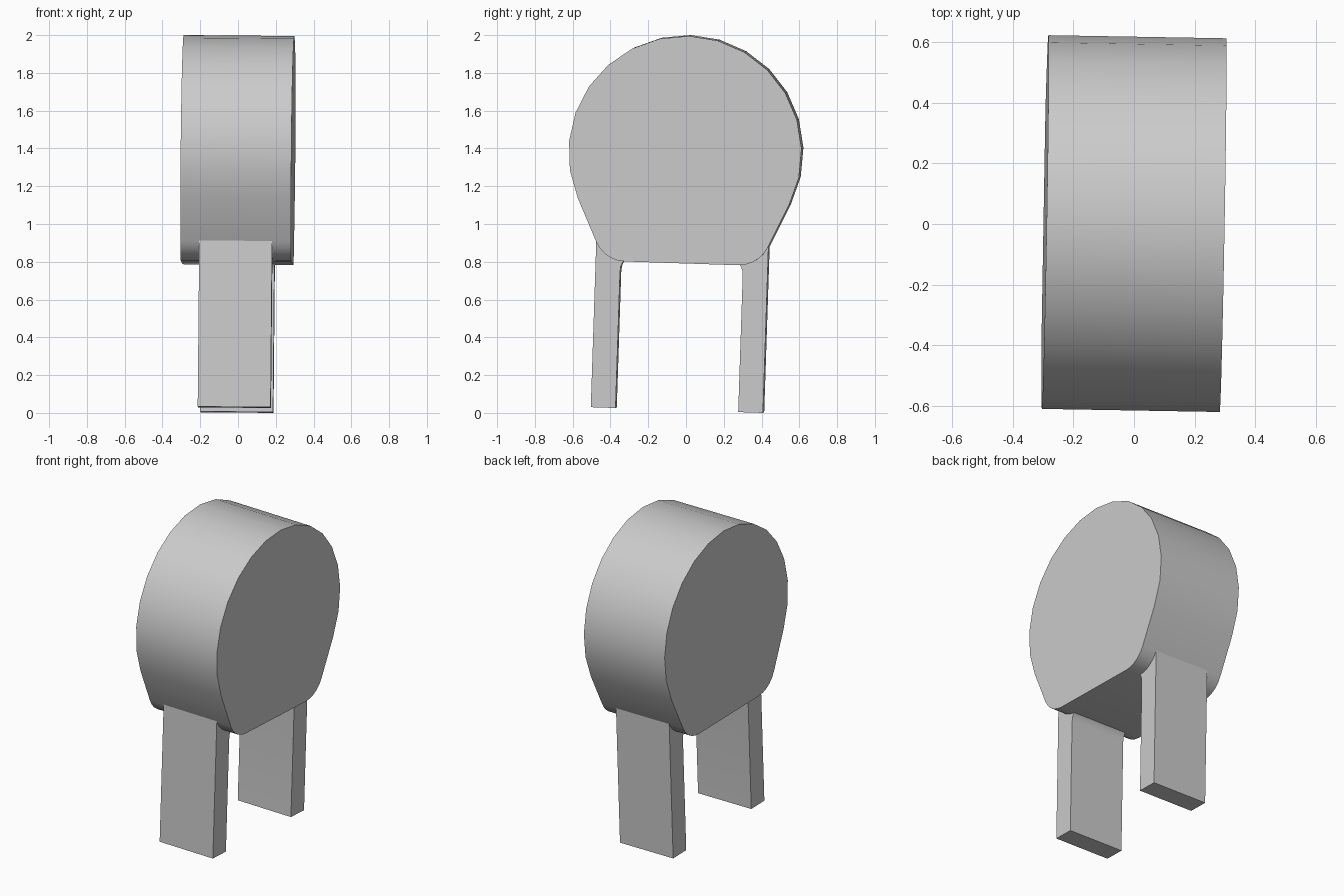
import bpy, bmesh
from math import radians, sin, cos
from mathutils import Matrix

if "Cube" in bpy.data.objects:
    bpy.data.objects.remove(bpy.data.objects["Cube"])

# Whole model leans slightly; parts are drawn around the body centre
pose = (Matrix.Translation((0, 0, 1.381)) @ Matrix.Rotation(radians(-1), 4, 'Z')
        @ Matrix.Rotation(radians(0.5), 4, 'Y') @ Matrix.Rotation(radians(-1.9), 4, 'X'))


def arc(cy, cz, r, a0, a1, n):
    return [(cy + r * cos(radians(a0 + (a1 - a0) * i / n)),
             cz + r * sin(radians(a0 + (a1 - a0) * i / n))) for i in range(n + 1)]


def extrude(name, profile, half):
    """Extrude a (y, z) profile symmetrically along x."""
    bm = bmesh.new()
    face = bm.faces.new([bm.verts.new((-half, y, z)) for y, z in profile])
    new = bmesh.ops.extrude_face_region(bm, geom=[face])
    verts = [v for v in new["geom"] if isinstance(v, bmesh.types.BMVert)]
    bmesh.ops.translate(bm, verts=verts, vec=(2 * half, 0, 0))
    bmesh.ops.recalc_face_normals(bm, faces=bm.faces)
    bm.transform(pose)
    mesh = bpy.data.meshes.new(name)
    bm.to_mesh(mesh)
    bm.free()
    ob = bpy.data.objects.new(name, mesh)
    bpy.context.collection.objects.link(ob)
    bpy.ops.object.select_all(action='DESELECT')
    ob.select_set(True)
    bpy.context.view_layer.objects.active = ob
    bpy.ops.object.shade_smooth_by_angle(angle=radians(30))
    return ob


# Body: large round top tapering to a flat base with rounded corners
body = arc(0, 0, 0.617, -25, 205, 16)
body += arc(-0.3, -0.417, 0.17, 205, 270, 5)
body += arc(0.3, -0.417, 0.17, 270, 335, 5)[:-1]
body.append((0.454, -0.489))
extrude("body", body, 0.293)

# Legs: flat slabs with a small flare where they meet the body
leg = [(0.456, -1.365), (0.456, -0.484), (0.302, -0.58), (0.313, -0.594),
       (0.322, -0.615), (0.325, -0.645), (0.325, -1.365)]
for name, side in (("front_leg", -1), ("back_leg", 1)):
    extrude(name, [(side * y, z) for y, z in leg], 0.193)
